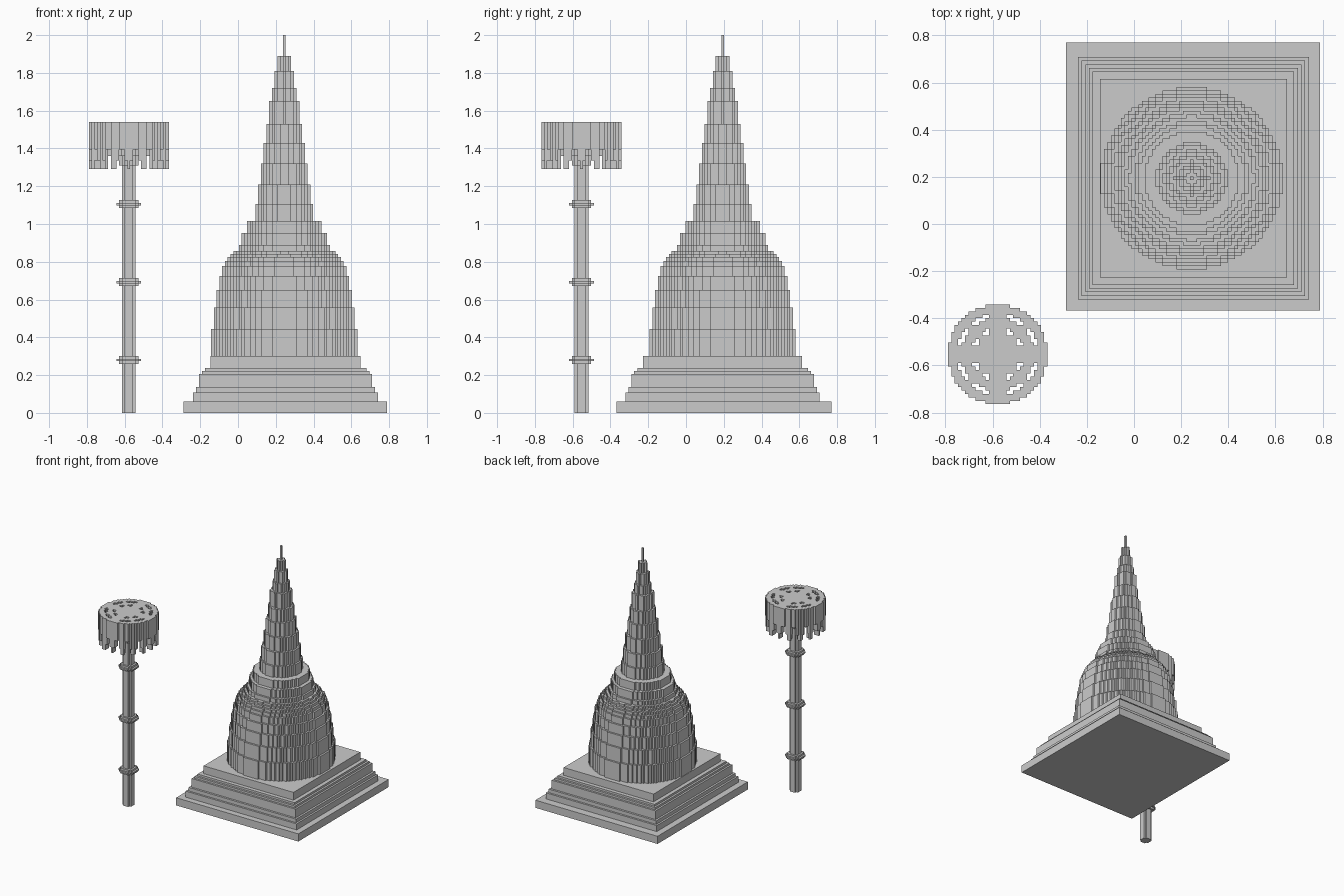
import bpy, bmesh, math

U = 0.0146  # width of one block
TOWER = (0.245, 0.194)
POST = (-0.578, -0.553)

cube = bpy.data.objects.get("Cube")
if cube:
    bpy.data.objects.remove(cube, do_unlink=True)


def disc(radius):
    """Grid cells inside a circle given in blocks."""
    n = int(radius)
    span = range(-n, n + 1)
    return {(i, j) for i in span for j in span if math.hypot(i, j) <= radius}


def blocks(name, centre, layers):
    """Closed block surface from a bottom-to-top list of (z0, z1, cells)."""
    bm = bmesh.new()

    def quad(points):
        bm.faces.new([bm.verts.new((centre[0] + x * U, centre[1] + y * U, z))
                      for x, y, z in points])

    for k, (z0, z1, cells) in enumerate(layers):
        below = layers[k - 1][2] if k else set()
        above = layers[k + 1][2] if k + 1 < len(layers) else set()
        for i, j in cells:
            a, b, c, d = i - .5, i + .5, j - .5, j + .5
            ring = [(a, c), (b, c), (b, d), (a, d)]
            if (i, j) not in above:
                quad([(x, y, z1) for x, y in ring])
            if (i, j) not in below:
                quad([(x, y, z0) for x, y in reversed(ring)])
            for s, (di, dj) in enumerate([(0, -1), (1, 0), (0, 1), (-1, 0)]):
                if (i + di, j + dj) not in cells:
                    p, q = ring[s], ring[(s + 1) % 4]
                    quad([(*p, z0), (*q, z0), (*q, z1), (*p, z1)])
    bmesh.ops.remove_doubles(bm, verts=bm.verts, dist=U / 50)
    # Join the flat runs of blocks into larger faces
    bmesh.ops.dissolve_limit(bm, angle_limit=math.radians(1),
                             verts=bm.verts, edges=bm.edges)
    return finish(name, bm)


def finish(name, bm):
    mesh = bpy.data.meshes.new(name)
    bm.to_mesh(mesh)
    bm.free()
    obj = bpy.data.objects.new(name, mesh)
    bpy.context.collection.objects.link(obj)
    return obj


def stack(name, centre, base, steps):
    """Round steps given as (top z, radius)."""
    layers = []
    for top, radius in steps:
        layers.append((base, top, disc(radius / U)))
        base = top
    return blocks(name, centre, layers)


def slab(name, centre, size, z0, z1):
    bm = bmesh.new()
    bmesh.ops.create_cube(bm, size=1)
    bmesh.ops.scale(bm, vec=(size[0], size[1], z1 - z0), verts=bm.verts)
    bmesh.ops.translate(bm, vec=(*centre, (z0 + z1) / 2), verts=bm.verts)
    return finish(name, bm)


# Square stepped plinth
slab("plinth_foot", (0.251, 0.201), (1.078, 1.138), 0, 0.061)
z = 0.061
for n, (top, inset) in enumerate([(0.109, 0), (0.137, 0.015), (0.206, 0.031),
                                  (0.222, 0.046), (0.238, 0.062), (0.30, 0.093)]):
    slab(f"plinth_step_{n + 1}", (0.252, 0.194),
         (0.979 - 2 * inset, 1.028 - 2 * inset), z, top)
    z = top

# Bell-shaped dome and tapering spire
stack("dome", TOWER, 0.30,
      [(0.443, 0.385), (0.557, 0.372), (0.65, 0.356), (0.724, 0.341),
       (0.777, 0.326), (0.803, 0.312), (0.824, 0.297), (0.84, 0.28),
       (0.857, 0.264), (0.89, 0.243), (0.953, 0.227), (1.016, 0.2)])
stack("spire", TOWER, 1.016,
      [(1.105, 0.15), (1.21, 0.135), (1.32, 0.119), (1.43, 0.104),
       (1.53, 0.089), (1.65, 0.074), (1.72, 0.06), (1.81, 0.045),
       (1.89, 0.031), (2.0, 0.008)])

# Post with three collars
stack("post", POST, 0, [(1.525, 2.3 * U)])
for n, mid in enumerate([0.28, 0.692, 1.105]):
    stack(f"post_collar_{n + 1}", POST, mid - 0.021,
          [(mid - 0.006, 3.7 * U), (mid + 0.006, 4.6 * U), (mid + 0.021, 3.7 * U)])


# Canopy: two rings, eight spokes, a hub, and a ragged hanging fringe
def canopy_bottom(i, j):
    """Lowest z of a canopy column, or None where the canopy is open."""
    r, angle = math.hypot(i, j), math.atan2(j, i)
    wave = math.cos(16 * angle)
    spoke = min(abs(i), abs(j)) <= 2 or abs(abs(i) - abs(j)) <= 1
    if r > 11.8:
        return 1.29 if wave > 0.45 else 1.335 if wave > -0.1 else 1.395
    if r <= 4.5:
        return 1.31 if r <= 3.2 else 1.36
    if 7.8 < r <= 10.6:
        return 1.36 if wave > 0.3 else 1.395
    if spoke or r < 6.6:
        return 1.46
    return None


levels = [1.29, 1.31, 1.335, 1.36, 1.395, 1.46, 1.54]
columns = {cell: canopy_bottom(*cell) for cell in disc(14.5)}
blocks("canopy", POST, [
    (lo, hi, {c for c, b in columns.items() if b is not None and b <= lo})
    for lo, hi in zip(levels, levels[1:])])
